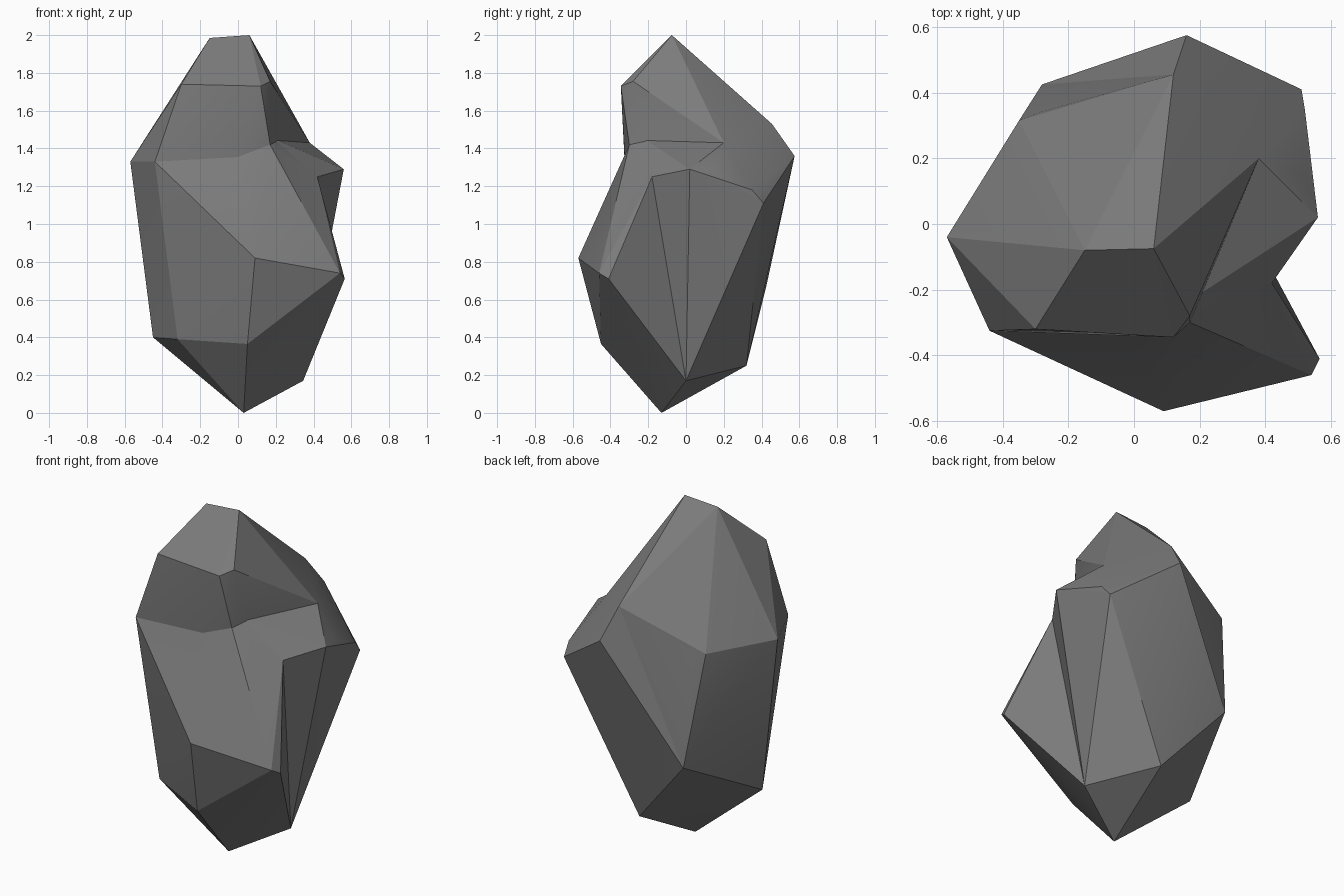
import bpy, bmesh, math

cube = bpy.data.objects.get("Cube")
if cube:
    bpy.data.objects.remove(cube, do_unlink=True)

stone = bpy.data.materials.new("grey_stone")
stone.use_nodes = True
colour = (0.2, 0.2, 0.2, 1)
stone.diffuse_color = colour
stone.node_tree.nodes["Principled BSDF"].inputs["Base Color"].default_value = colour
stone.node_tree.nodes["Principled BSDF"].inputs["Roughness"].default_value = 0.9

# Named corners of the rock
corner = dict(
    base=(.03, -.13, 0), base_right=(.345, 0, .17), base_flank=(.37, -.06, .27),
    base_back=(.08, .32, .25), base_left=(-.45, -.07, .4),
    base_front_left=(-.32, -.275, .39), base_front=(.05, -.45, .365),
    peak_left=(-.15, -.08, 1.985), peak_right=(.06, -.075, 2),
    brow_left=(-.3, -.32, 1.74), brow_mid=(.12, -.345, 1.73), brow_right=(.17, -.28, 1.755),
    neck_front=(.17, -.3, 1.42), neck_side=(.19, -.22, 1.45), neck_back=(.38, .2, 1.43),
    left_front=(-.44, -.325, 1.33), left_mid=(-.57, -.04, 1.33), left_rear=(-.54, 0, 1.34),
    back_left=(-.35, .315, 1.32), back_mid=(-.29, .34, 1.32), back_low=(-.28, .425, .67),
    ridge_back=(.12, .455, 1.53), ridge_side=(.185, .43, 1.46), spur=(.16, .575, 1.36),
    nose=(.09, -.57, .82), elbow=(.565, -.41, .71), elbow_front=(.54, -.46, .74),
    shelf_front=(.42, -.18, 1.25), shelf_mid=(.56, .02, 1.29), shelf_side=(.53, .13, 1.28),
    shelf_back=(.52, .35, 1.18), shelf_low=(.51, .41, 1.11),
)

# Each lobe is the convex block spanned by its corners
CROWN = """peak_left peak_right brow_left brow_mid brow_right neck_front neck_side neck_back
    left_front left_mid left_rear back_left back_mid back_low ridge_back ridge_side
    base_left base_front_left base_back base"""
FRONT = """left_front neck_front neck_side shelf_front nose elbow elbow_front base_front
    base_front_left base base_right base_flank base_back base_left"""
SHOULDER = """neck_side neck_back shelf_front shelf_mid shelf_side shelf_back shelf_low
    ridge_back ridge_side spur back_low base_back base_right base"""


def lobe(name, names):
    bm = bmesh.new()
    for n in names.split():
        bm.verts.new(corner[n])
    hull = bmesh.ops.convex_hull(bm, input=bm.verts)
    spare = [v for v in hull["geom_interior"] + hull["geom_unused"]
             if isinstance(v, bmesh.types.BMVert) and v.is_valid]
    bmesh.ops.delete(bm, geom=list(set(spare)), context='VERTS')
    bmesh.ops.recalc_face_normals(bm, faces=bm.faces)
    mesh = bpy.data.meshes.new(name)
    bm.to_mesh(mesh)
    bm.free()
    mesh.materials.append(stone)
    ob = bpy.data.objects.new(name, mesh)
    bpy.context.collection.objects.link(ob)
    return ob


rock = lobe("rock", CROWN)
bpy.context.view_layer.objects.active = rock
rock.select_set(True)

# Fuse the front bulge and the side shoulder into one solid
for name, names in (("front_bulge", FRONT), ("side_shoulder", SHOULDER)):
    part = lobe(name, names)
    mod = rock.modifiers.new(name, 'BOOLEAN')
    mod.operation, mod.solver, mod.object = 'UNION', 'EXACT', part
    bpy.ops.object.modifier_apply(modifier=mod.name)
    bpy.data.objects.remove(part, do_unlink=True)

# Soften only the faintest creases
bpy.ops.object.shade_smooth_by_angle(angle=math.radians(20))
